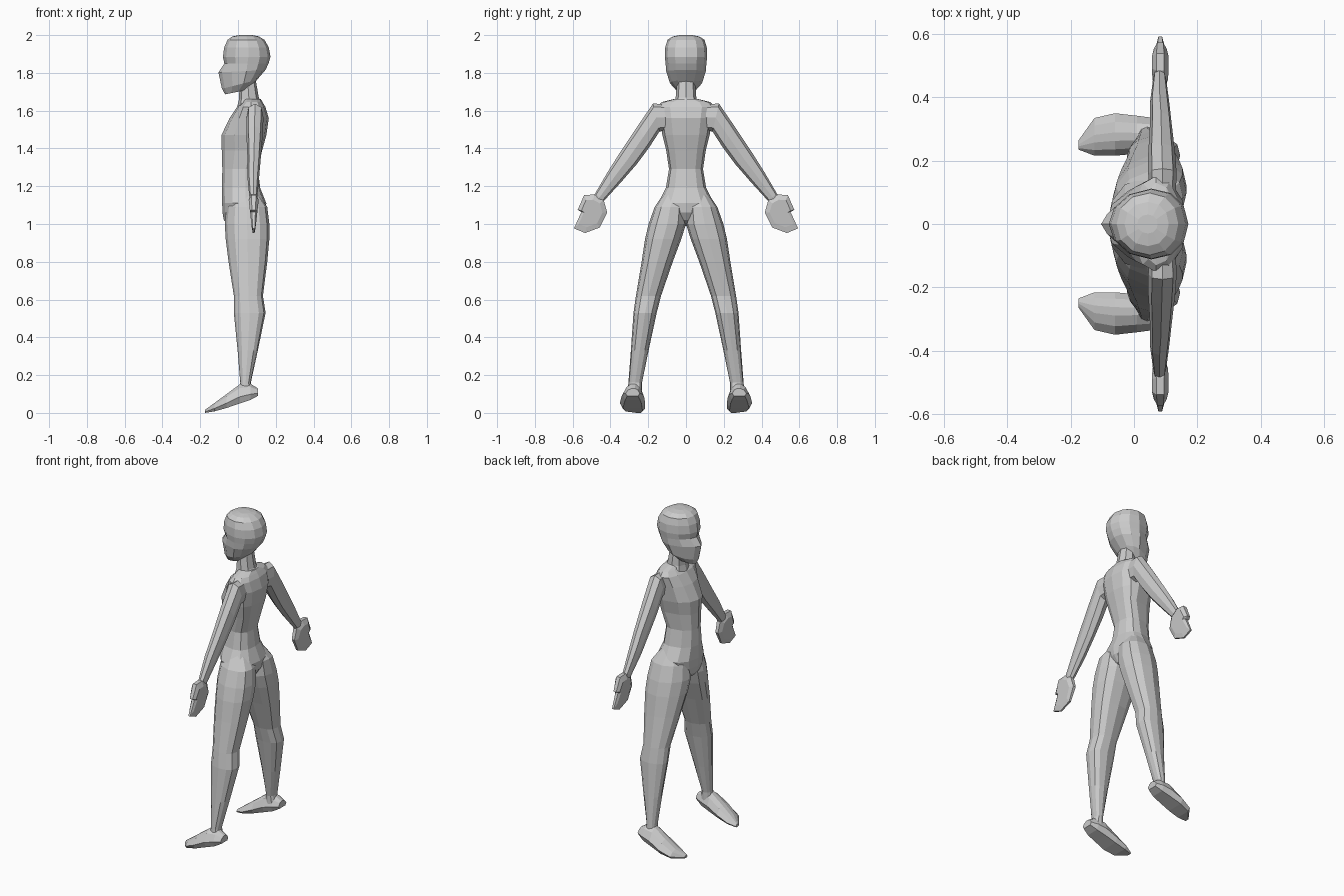
import bpy, bmesh, math
from mathutils import Vector


def power(v, p):
    return math.copysign(abs(v) ** p, v)


def ring(a, b, x0, x1, n=12, p=0.85, xm=None, tilt=0.0, nose=0.0, skew=0.0):
    """Rounded section spanning (y, z) points a..b and x0 (front)..x1 (back)."""
    xm = (x0 + x1) / 2 if xm is None else xm
    pts = []
    for i in range(n):
        t = 2 * math.pi * i / n
        c, s = power(math.cos(t), p), power(math.sin(t), p)
        x = xm + (s * (x1 - xm) if s > 0 else s * (xm - x0))
        if s < 0:
            c = c * (1 - nose * s * s) - skew * s * s
        f = (1 + c) / 2
        y, z = b[0] + (a[0] - b[0]) * f, b[1] + (a[1] - b[1]) * f
        pts.append(Vector((x, y, z + tilt * (x - xm))))
    return pts


def level(z, w, x0, x1, **kw):
    return ring((w, z), (-w, z), x0, x1, **kw)


def loft(name, rings, mirror=False):
    bm = bmesh.new()
    rows = [[bm.verts.new(p) for p in r] for r in rings]
    n = len(rows[0])
    for lo, hi in zip(rows, rows[1:]):
        for i in range(n):
            j = (i + 1) % n
            bm.faces.new((lo[i], lo[j], hi[j], hi[i]))
    bm.faces.new(rows[0][::-1])
    bm.faces.new(rows[-1])
    if mirror:
        geo = bmesh.ops.duplicate(bm, geom=bm.verts[:] + bm.edges[:] + bm.faces[:])
        for v in geo["geom"]:
            if isinstance(v, bmesh.types.BMVert):
                v.co.y *= -1
    bmesh.ops.recalc_face_normals(bm, faces=bm.faces[:])
    me = bpy.data.meshes.new(name)
    bm.to_mesh(me)
    bm.free()
    ob = bpy.data.objects.new(name, me)
    bpy.context.collection.objects.link(ob)
    return ob


# Head: face narrowing to a nose ridge, fuller skull at the back
head = [(1.70, .045, -.068, .06, .0, .2, .3), (1.745, .085, -.085, .10, .03, .25, .45),
        (1.81, .105, -.104, .145, .045, .05, .55), (1.85, .108, -.072, .162, .05, 0, .3),
        (1.885, .112, -.08, .172, .055, 0, .15), (1.935, .110, -.073, .163, .055, 0, .1),
        (1.975, .098, -.055, .14, .05, 0, 0), (1.993, .07, -.03, .11, .045, 0, 0),
        (2.0, .03, .01, .075, .045, 0, 0)]
loft("head", [level(z, w, a, b, xm=m, tilt=t, nose=k, p=.95) for z, w, a, b, m, t, k in head])

# Neck
loft("neck", [level(z, w, a, b, n=8, tilt=.1) for z, w, a, b in
              [(1.60, .08, -.01, .14), (1.665, .055, .005, .11), (1.78, .046, .01, .09)]])

# Torso from crotch to shoulders, front narrower than back
torso = [(.99, .03, -.045, .06), (1.02, .09, -.075, .12), (1.06, .13, -.082, .145),
         (1.11, .148, -.084, .15), (1.19, .107, -.085, .118), (1.29, .09, -.083, .105),
         (1.39, .105, -.086, .128), (1.47, .125, -.088, .15), (1.56, .14, -.045, .163),
         (1.62, .152, -.005, .145), (1.645, .13, .025, .13), (1.663, .06, .03, .12)]
loft("torso", [level(z, w, a, b, xm=.07 if z > 1.3 else .04, nose=.15) for z, w, a, b in torso])

# Legs from hip to ankle, thigh front leaning inward
leg = [(1.17, .0, .112, -.03, .10), (1.09, .0, .166, -.06, .155), (1.0, .0, .198, -.07, .166),
       (.92, .025, .217, -.065, .166), (.80, .07, .235, -.05, .155), (.62, .132, .265, -.022, .132),
       (.53, .155, .278, -.022, .146), (.33, .198, .292, -.002, .105),
       (.16, .233, .305, .012, .068), (.10, .233, .31, .005, .08)]
loft("legs", [ring((o, z), (i, z), a, b, p=.8, nose=.3, skew=max(0, min(.3, z - .6)))
              for z, i, o, a, b in leg], True)

# Feet, sloping down to pointed toes
foot = [(.105, .245, .32, .09, .13), (.065, .23, .335, .068, .155), (.01, .222, .342, .05, .152),
        (-.06, .216, .35, .026, .10), (-.125, .216, .335, .008, .052), (-.175, .235, .265, 0, .016)]
shape = [(0, .35), (.12, 0), (.88, 0), (1, .35), (.8, .8), (.55, 1), (.35, 1), (.15, .8)]
loft("feet", [[Vector((x, y0 + u * (y1 - y0), z0 + v * (z1 - z0))) for u, v in shape]
              for x, y0, y1, z0, z1 in foot], True)

# Arms: outer and inner outline points with front and back depth
arm = [((.06, 1.635), (.06, 1.50), .05, .13), ((.175, 1.637), (.14, 1.49), .045, .135),
       ((.255, 1.52), (.195, 1.405), .045, .13), ((.355, 1.37), (.262, 1.315), .05, .12),
       ((.415, 1.275), (.345, 1.22), .05, .112), ((.482, 1.16), (.432, 1.125), .06, .102),
       ((.50, 1.13), (.45, 1.10), .065, .095)]
loft("arms", [ring(o, i, a, b, n=8, p=.85) for o, i, a, b in arm], True)

# Mitten hands with a notch below the thumb
outline = [(.435, 1.13), (.485, 1.158), (.54, 1.155), (.575, 1.075), (.555, 1.063),
           (.595, .975), (.535, .95), (.455, .98), (.415, 1.06)]
mid = Vector((.505, 1.06))
loft("hands", [[Vector((.083 + d * (.4 + .6 * (z - .95) / .2), mid.x + (y - mid.x) * s,
                        mid.y + (z - mid.y) * s)) for y, z in outline]
               for d, s in [(-.026, .7), (-.012, .98), (.012, .98), (.026, .7)]], True)
